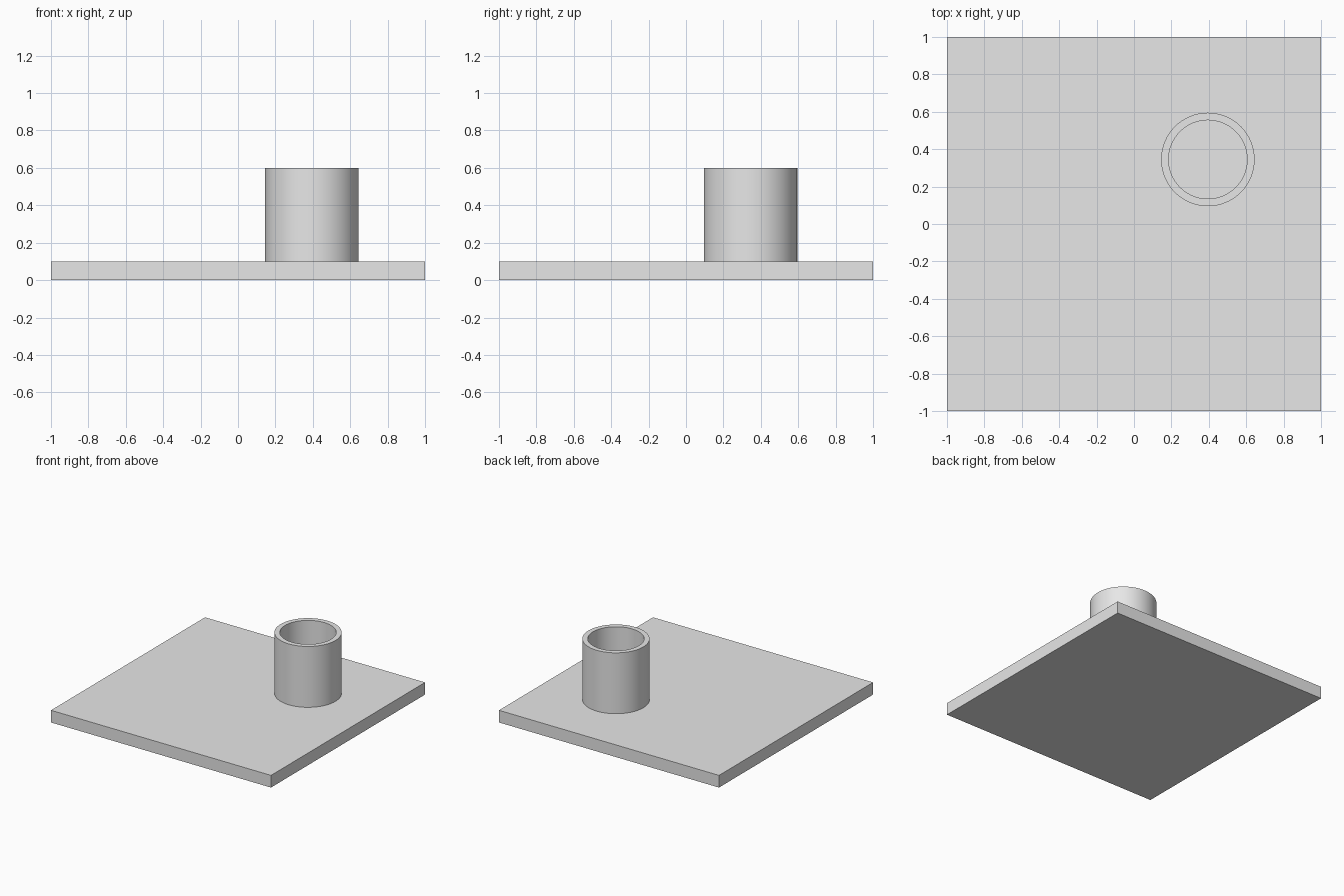
import bpy
import bmesh
import math

cube = bpy.data.objects.get("Cube")
if cube:
    bpy.data.objects.remove(cube, do_unlink=True)

grey = bpy.data.materials.new("light grey")
grey.use_nodes = True
grey.diffuse_color = (0.8, 0.8, 0.8, 1)
grey.node_tree.nodes["Principled BSDF"].inputs["Base Color"].default_value = (0.8, 0.8, 0.8, 1)

PLATE_TOP = 0.1
TUBE_TOP = 0.6
SEGMENTS = 64


def add_object(name, bm, location):
    """Turn a bmesh into a grey object with outward normals."""
    bmesh.ops.recalc_face_normals(bm, faces=bm.faces)
    mesh = bpy.data.meshes.new(name)
    bm.to_mesh(mesh)
    bm.free()
    mesh.materials.append(grey)
    obj = bpy.data.objects.new(name, mesh)
    obj.location = location
    bpy.context.collection.objects.link(obj)
    return obj


# Square base plate
bm = bmesh.new()
bmesh.ops.create_cube(bm, size=1)
bmesh.ops.scale(bm, vec=(2, 2, PLATE_TOP), verts=bm.verts)
add_object("base_plate", bm, (0, 0, PLATE_TOP / 2))

# Open tube: a rectangular wall section spun around the vertical axis
inner, outer, height = 0.21, 0.25, TUBE_TOP - PLATE_TOP
section = [(inner, 0), (outer, 0), (outer, height), (inner, height)]
bm = bmesh.new()
verts = [bm.verts.new((r, 0, z)) for r, z in section]
edges = [bm.edges.new((verts[i], verts[i - 1])) for i in range(len(verts))]
bmesh.ops.spin(bm, geom=verts + edges, cent=(0, 0, 0), axis=(0, 0, 1),
               angle=math.tau, steps=SEGMENTS, use_merge=True)
bmesh.ops.remove_doubles(bm, verts=bm.verts, dist=0.0001)
tube = add_object("tube", bm, (0.395, 0.345, PLATE_TOP))

# Smooth walls with crisp rims
bpy.ops.object.select_all(action="DESELECT")
tube.select_set(True)
bpy.context.view_layer.objects.active = tube
bpy.ops.object.shade_smooth_by_angle(angle=math.radians(30))
